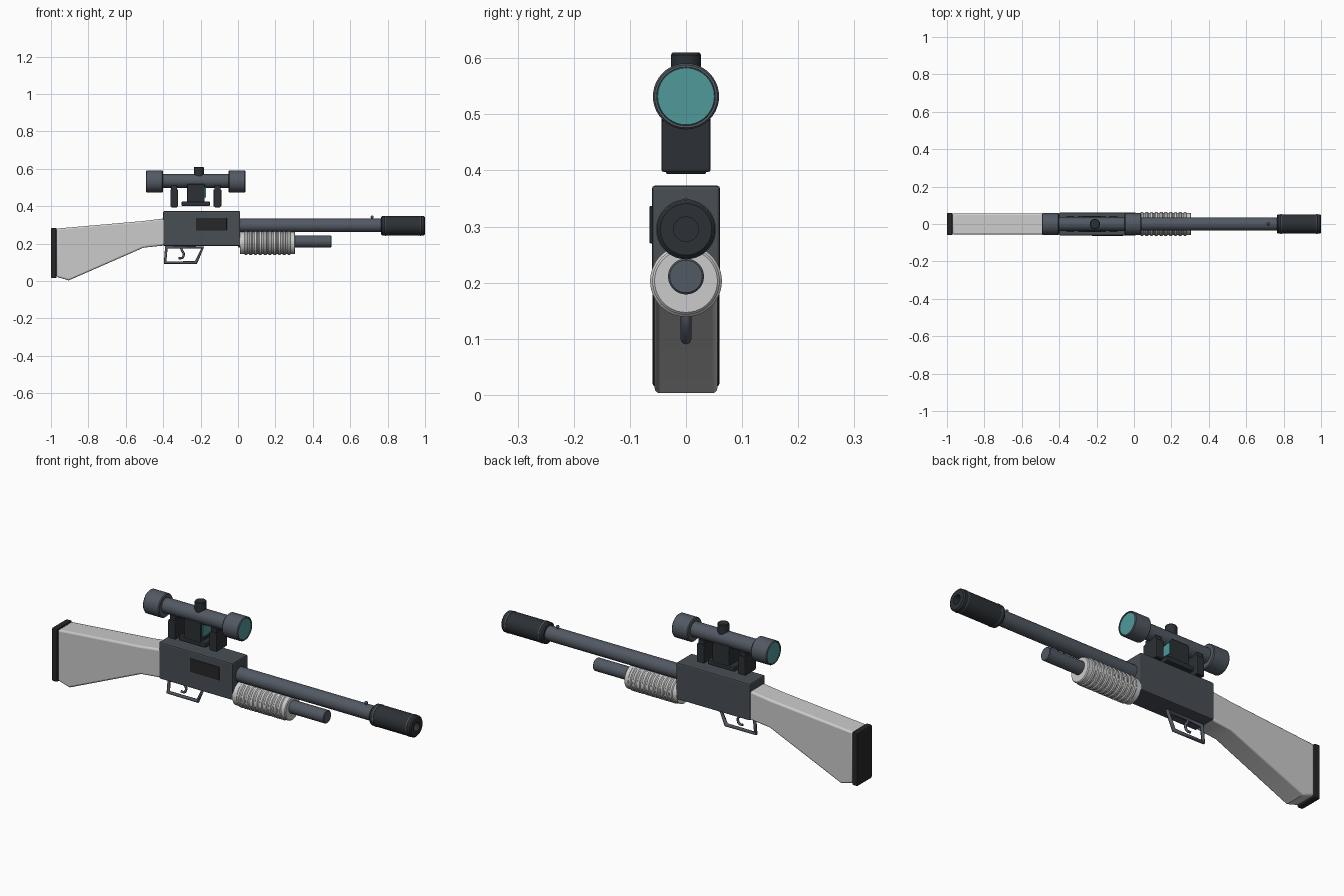
import bpy, bmesh, math
from mathutils import Vector

if "Cube" in bpy.data.objects:
    bpy.data.objects.remove(bpy.data.objects["Cube"])


def material(name, rgb):
    m = bpy.data.materials.new(name)
    m.diffuse_color = (*rgb, 1)
    m.use_nodes = True
    m.node_tree.nodes["Principled BSDF"].inputs["Base Color"].default_value = m.diffuse_color
    return m


steel = material("steel", (0.085, 0.10, 0.125))
receiver_steel = material("receiver_steel", (0.065, 0.077, 0.09))
dark = material("dark", (0.025, 0.03, 0.035))
rubber = material("rubber", (0.02, 0.02, 0.022))
glass = material("glass", (0.08, 0.32, 0.32))


def finish(name, bm, mat, bevel=0, segments=2, smooth=True):
    bmesh.ops.recalc_face_normals(bm, faces=bm.faces)
    me = bpy.data.meshes.new(name)
    bm.to_mesh(me)
    bm.free()
    ob = bpy.data.objects.new(name, me)
    bpy.context.collection.objects.link(ob)
    if mat:
        me.materials.append(mat)
    if bevel:
        b = ob.modifiers.new("bevel", 'BEVEL')
        b.width, b.segments = bevel, segments
        b.limit_method, b.angle_limit = 'ANGLE', math.radians(40)
    if smooth:
        bpy.ops.object.select_all(action='DESELECT')
        ob.select_set(True)
        bpy.context.view_layer.objects.active = ob
        bpy.ops.object.shade_smooth_by_angle(angle=math.radians(35))
    return ob


def box(name, x, y, z, mat, bevel=0.004):
    """Box from (min, max) ranges."""
    bm = bmesh.new()
    bmesh.ops.create_cube(bm, size=1)
    for v in bm.verts:
        v.co = Vector([(r[0] + r[1]) / 2 + c * (r[1] - r[0]) for r, c in zip((x, y, z), v.co)])
    return finish(name, bm, mat, bevel, smooth=False)


def lathe(name, profile, z, mat, steps=40, origin=0, axis='X'):
    """Revolve (along, radius) points about an x or z axis."""
    bm = bmesh.new()
    if axis == 'X':
        pts, direction, centre = [(a, 0, z + r) for a, r in profile], (1, 0, 0), (0, 0, z)
    else:
        pts, direction, centre = [(origin + r, 0, a) for a, r in profile], (0, 0, 1), (origin, 0, 0)
    vs = [bm.verts.new(p) for p in pts]
    es = [bm.edges.new(p) for p in zip(vs, vs[1:])]
    bmesh.ops.spin(bm, geom=vs + es, cent=centre, axis=direction,
                   angle=2 * math.pi, steps=steps, use_duplicate=False)
    bmesh.ops.remove_doubles(bm, verts=bm.verts, dist=1e-5)
    return finish(name, bm, mat)


def rod(name, x0, x1, z, r, mat, c=0.003):
    return lathe(name, [(x0, 0), (x0, r - c), (x0 + c, r), (x1 - c, r), (x1, r - c), (x1, 0)], z, mat)


def wire(name, points, radius, mat, closed=False, kind='POLY'):
    """Bent round bar through (x, z) points."""
    cu = bpy.data.curves.new(name, 'CURVE')
    cu.dimensions, cu.bevel_depth, cu.bevel_resolution = '3D', radius, 2
    cu.use_fill_caps = True
    sp = cu.splines.new(kind)
    sp.points.add(len(points) - 1)
    for p, (x, z) in zip(sp.points, points):
        p.co = (x, 0, z, 1)
    sp.use_cyclic_u = closed
    if kind == 'NURBS':
        sp.order_u, sp.use_endpoint_u = 3, True
    cu.materials.append(mat)
    ob = bpy.data.objects.new(name, cu)
    bpy.context.collection.objects.link(ob)
    return ob


# Stock: side profile extruded across y
bm = bmesh.new()
side = [(-0.97, 0.28), (-0.51, 0.32), (-0.39, 0.335), (-0.39, 0.19),
        (-0.505, 0.178), (-0.905, 0.003), (-0.97, 0.022)]
face = bm.faces.new([bm.verts.new((x, -0.056, z)) for x, z in side])
ext = bmesh.ops.extrude_face_region(bm, geom=[face])
bmesh.ops.translate(bm, vec=(0, 0.112, 0),
                    verts=[g for g in ext["geom"] if isinstance(g, bmesh.types.BMVert)])
finish("stock", bm, None, 0.009, 3)
box("butt_pad", (-1.0, -0.97), (-0.06, 0.06), (0.015, 0.284), rubber, 0.006)

# Receiver and ejection port
box("receiver", (-0.4, 0.012), (-0.061, 0.061), (0.187, 0.373), receiver_steel, 0.006)
box("ejection_port", (-0.225, -0.06), (-0.065, -0.05), (0.27, 0.337), rubber, 0.002)

# Barrel with bead sight
rod("barrel", 0.0, 0.79, 0.297, 0.036, steel)
lathe("bead_post", [(0.325, 0), (0.325, 0.005), (0.342, 0.005), (0.342, 0)], 0, steel, 12, 0.717, 'Z')
bm = bmesh.new()
bmesh.ops.create_uvsphere(bm, u_segments=12, v_segments=8, radius=0.008)
bmesh.ops.translate(bm, verts=bm.verts, vec=(0.717, 0, 0.342))
finish("bead_sight", bm, steel)

# Muzzle device with an open bore and two bright bands
lathe("muzzle", [(0.765, 0), (0.765, 0.046), (0.771, 0.052), (0.994, 0.052), (1.0, 0.046),
                 (1.0, 0.022), (0.96, 0.022), (0.96, 0)], 0.295, dark)
for i, x in enumerate((0.788, 0.976)):
    lathe(f"muzzle_band_{i}", [(x - 0.005, 0.05), (x - 0.003, 0.0535), (x + 0.003, 0.0535), (x + 0.005, 0.05)],
          0.295, steel)

# Magazine tube and ribbed pump
rod("magazine_tube", 0.0, 0.5, 0.211, 0.032, steel)
pump = [(0.01, 0), (0.01, 0.060)]
for i in range(10):
    x = 0.034 + i * 0.0255
    pump += [(x, 0.060), (x + 0.004, 0.064), (x + 0.014, 0.064), (x + 0.018, 0.060)]
pump += [(0.302, 0.060), (0.306, 0.056), (0.306, 0)]
lathe("pump_grip", pump, 0.203, None, 48)

# Trigger and guard
wire("trigger_guard", [(-0.383, 0.18), (-0.39, 0.098), (-0.225, 0.098), (-0.188, 0.18)],
     0.0095, steel, True)
wire("trigger", [(-0.306, 0.195), (-0.304, 0.165), (-0.287, 0.148), (-0.296, 0.118), (-0.318, 0.122)],
     0.006, steel, kind='NURBS')

# Scope tube, flared ends and lenses
rod("scope_tube", -0.45, 0.0, 0.535, 0.037, steel)
for name, inner, outer in (("rear", -0.402, -0.492), ("front", -0.05, 0.04)):
    s = 1 if outer > inner else -1
    lathe(f"scope_{name}_bell",
          [(inner, 0), (inner, 0.055), (inner + s * 0.004, 0.059), (outer - s * 0.004, 0.059),
           (outer, 0.056), (outer, 0.052), (outer - s * 0.008, 0.052), (outer - s * 0.008, 0)], 0.532, steel)
    a, b = sorted((outer - s * 0.010, outer - s * 0.003))
    rod(f"scope_{name}_lens", a, b, 0.532, 0.0515, glass, 0.001)
lathe("scope_turret", [(0.56, 0), (0.56, 0.027), (0.606, 0.027), (0.61, 0.024), (0.61, 0)],
      0, dark, 32, -0.209, 'Z')

# Mount: base plate, sight block with its window, two posts
box("mount_base", (-0.302, -0.15), (-0.044, 0.044), (0.4, 0.426), dark, 0.006)
box("mount_block", (-0.272, -0.178), (-0.044, 0.044), (0.42, 0.518), dark)
box("sight_window", (-0.18, -0.172), (-0.034, 0.034), (0.446, 0.502), glass, 0.001)
for i, x in enumerate((-0.341, -0.11)):
    box(f"mount_post_{i}", (x - 0.021, x + 0.021), (-0.044, 0.044), (0.397, 0.49), dark, 0.005)
    box(f"mount_foot_{i}", (x - 0.016, x + 0.016), (-0.036, 0.036), (0.394, 0.51), dark, 0.002)
